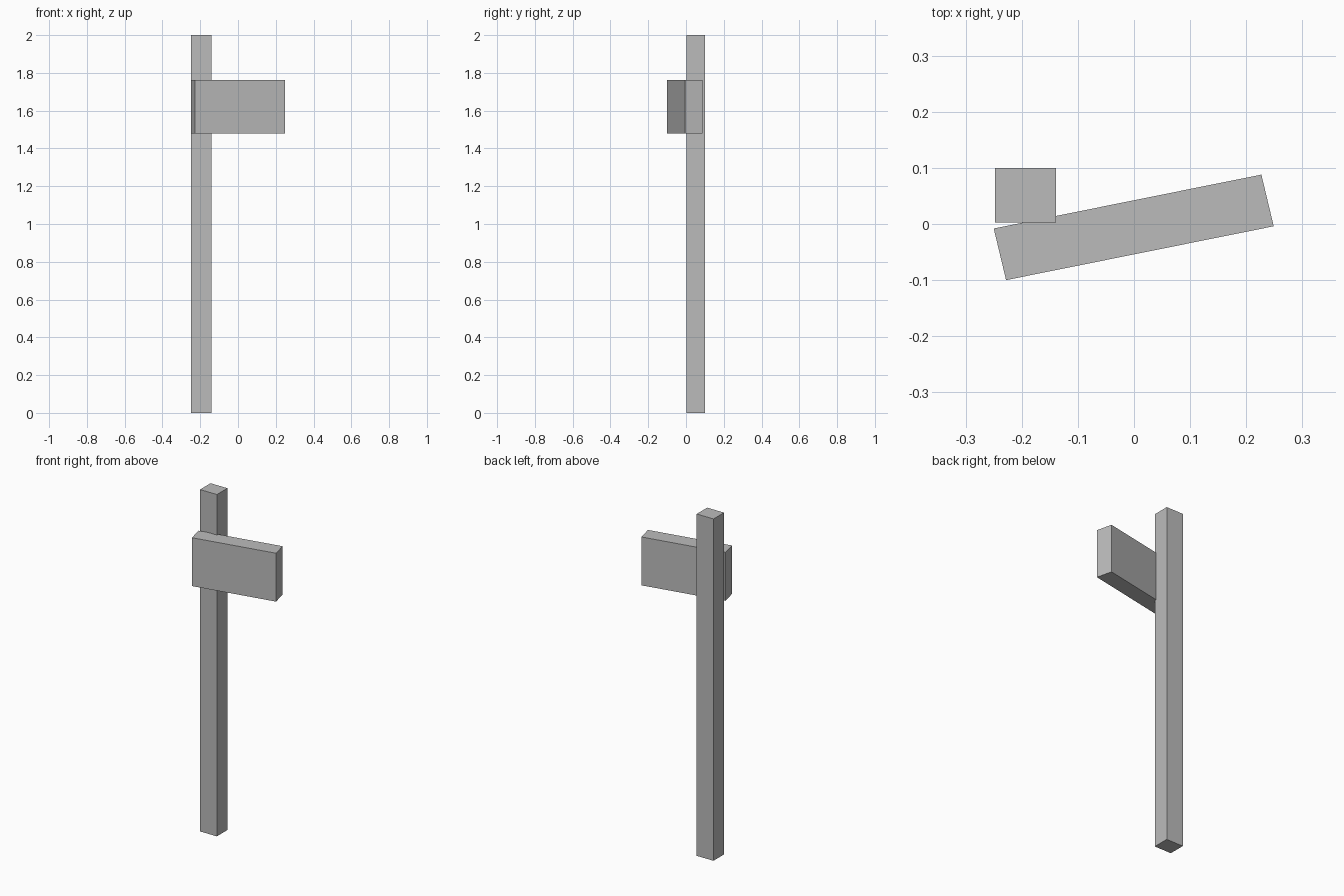
import bpy
import bmesh

if "Cube" in bpy.data.objects:
    bpy.data.objects.remove(bpy.data.objects["Cube"])

grey = bpy.data.materials.new("plain grey")
grey.diffuse_color = (0.5, 0.5, 0.5, 1)
grey.use_nodes = True
grey.node_tree.nodes["Principled BSDF"].inputs["Base Color"].default_value = grey.diffuse_color


def prism(name, footprint, z0, z1):
    """Extrude a counter-clockwise footprint from z0 up to z1."""
    bm = bmesh.new()
    base = bm.faces.new([bm.verts.new((x, y, z0)) for x, y in footprint])
    top = bmesh.ops.extrude_face_region(bm, geom=[base], use_keep_orig=True)["geom"]
    verts = [v for v in top if isinstance(v, bmesh.types.BMVert)]
    bmesh.ops.translate(bm, verts=verts, vec=(0, 0, z1 - z0))
    bmesh.ops.recalc_face_normals(bm, faces=bm.faces)
    mesh = bpy.data.meshes.new(name)
    bm.to_mesh(mesh)
    bm.free()
    mesh.materials.append(grey)
    obj = bpy.data.objects.new(name, mesh)
    bpy.context.collection.objects.link(obj)
    return obj


# Upright post
prism("post", [(-0.248, 0.003), (-0.139, 0.003), (-0.139, 0.1), (-0.248, 0.1)], 0, 2)

# Angled sign board, slightly skewed, set against the front of the post
prism("sign_board", [(-0.228, -0.1), (0.249, -0.004), (0.227, 0.088), (-0.25, -0.008)], 1.48, 1.763)
